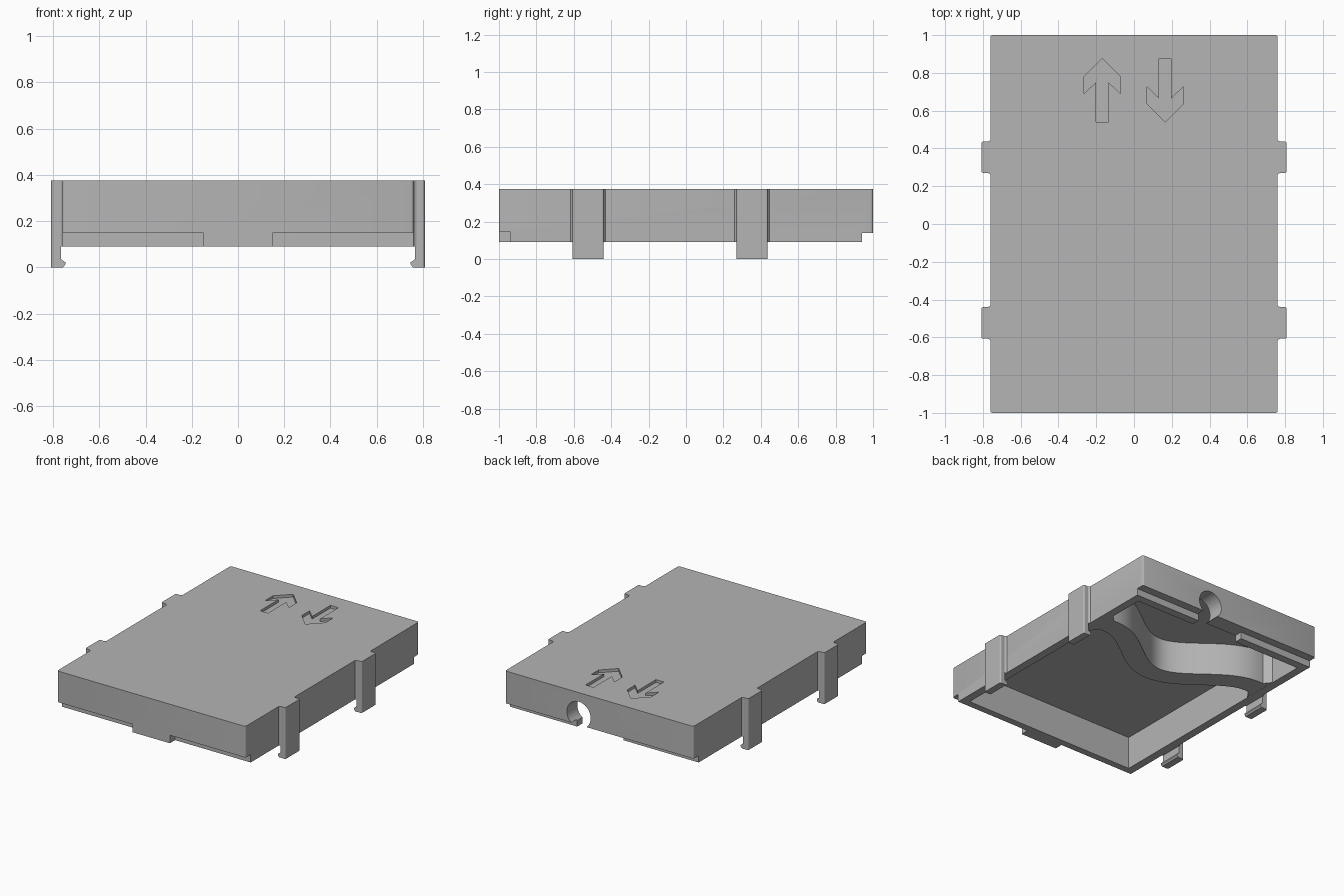
import bpy, bmesh, math
from mathutils import Vector

if "Cube" in bpy.data.objects:
    bpy.data.objects.remove(bpy.data.objects["Cube"])

grey = bpy.data.materials.new("plain grey")
grey.use_nodes = True
COLOUR = (0.46, 0.46, 0.46, 1)
grey.diffuse_color = COLOUR
grey.node_tree.nodes["Principled BSDF"].inputs["Base Color"].default_value = COLOUR

TOP, RIM, CEILING = 0.375, 0.09, 0.33


def prism(name, outline, low, high, axis="z", bevel=0.0):
    """Extrude a closed outline along an axis, optionally rounding the long edges."""
    def place(u, v, w):
        return Vector((u, v, w) if axis == "z" else (u, w, v))
    bm = bmesh.new()
    base = [bm.verts.new(place(u, v, low)) for u, v in outline]
    cap = [bm.verts.new(place(u, v, high)) for u, v in outline]
    n = len(outline)
    bm.faces.new(base)
    bm.faces.new(cap)
    sides = []
    for i in range(n):
        j = (i + 1) % n
        bm.faces.new((base[i], base[j], cap[j], cap[i]))
        sides.append(bm.edges.get((base[i], cap[i])))
    bmesh.ops.recalc_face_normals(bm, faces=bm.faces)
    if bevel:
        bmesh.ops.bevel(bm, geom=sides, offset=bevel, segments=3,
                        profile=0.5, affect="EDGES")
    mesh = bpy.data.meshes.new(name)
    bm.to_mesh(mesh)
    bm.free()
    obj = bpy.data.objects.new(name, mesh)
    bpy.context.collection.objects.link(obj)
    mesh.materials.append(grey)
    return obj


def box(name, x0, x1, y0, y1, z0, z1, bevel=0.0):
    return prism(name, [(x0, y0), (x1, y0), (x1, y1), (x0, y1)], z0, z1, bevel=bevel)


def cut(target, cutter):
    """Subtract the cutter, keep the evaluated mesh and discard the cutter."""
    cutter.hide_render = True
    mod = target.modifiers.new("cut", "BOOLEAN")
    mod.operation, mod.solver, mod.object = "DIFFERENCE", "EXACT", cutter
    bpy.context.view_layer.update()
    graph = bpy.context.evaluated_depsgraph_get()
    result = bpy.data.meshes.new_from_object(target.evaluated_get(graph))
    target.modifiers.remove(mod)
    target.data = result
    bpy.data.objects.remove(cutter)


# Hollow cover, open underneath
cover = box("cover_shell", -0.76, 0.76, -1, 1, RIM, TOP, bevel=0.012)
cut(cover, box("cavity", -0.70, 0.70, -0.89, 0.88, 0, CEILING))

# Front steps either side of a full-depth centre tab
for side in (-1, 1):
    x0, x1 = sorted((side * 0.15, side * 0.9))
    cut(cover, box("front_step", x0, x1, -1.1, -0.94, 0, 0.148))

# Back step and the centre gap that receives a tab
cut(cover, box("back_step", -0.9, 0.9, 0.94, 1.1, 0, 0.14))
cut(cover, box("back_gap", -0.155, 0.18, 0.8, 1.1, 0, 0.14))

# Round cable opening with an open bottom
angles = [math.radians(-55 + 290 * i / 30) for i in range(31)]
arch = [(0.165 + 0.096 * math.cos(a), 0.213 + 0.096 * math.sin(a)) for a in angles]
arch = [(arch[0][0], 0)] + arch + [(arch[-1][0], 0)]
cut(cover, prism("cable_opening", arch, 0.8, 1.1, axis="y"))

# Engraved arrows, one pointing back and one pointing forward
half = [(0, 0.168), (0.096, 0.072), (0.096, -0.018), (0.032, 0.044), (0.032, -0.168)]
arrow = half + [(-x, y) for x, y in reversed(half[1:])]
for centre, direction in ((-0.168, 1), (0.165, -1)):
    shape = [(centre + x, 0.708 + direction * y) for x, y in arrow]
    cut(cover, prism("arrow_cutter", shape, TOP - 0.02, TOP + 0.1))

# Curved cable guide inside, flaring into both side walls
SPAN, RISE, HALF_WIDTH = 0.62, 0.15, 0.075
back_edge = []
front_edge = []
for i in range(41):
    x = -0.66 + 1.32 * i / 40
    phase = math.pi * min(abs(x) / SPAN, 1)
    y = 0.195 + RISE * (1 - math.cos(phase))
    slope = math.copysign(RISE * math.pi / SPAN * math.sin(phase), x)
    normal = Vector((-slope, 1)).normalized() * HALF_WIDTH
    back_edge.append((x + normal.x, y + normal.y))
    front_edge.append((x - normal.x, y - normal.y))
flare = [(0.715, 0.33), (0.715, 0.64)]
outline = front_edge + flare + back_edge[::-1] + [(-x, y) for x, y in flare[::-1]]
guide = prism("cable_guide", outline, RIM + 0.001, CEILING + 0.01)

# Four snap clips with small inward hooks
hook = [(0.808, 0), (0.808, TOP), (0.755, TOP), (0.755, RIM), (0.766, RIM),
        (0.766, 0.036), (0.747, 0.022), (0.747, 0.012), (0.757, 0)]
for place, y0, y1 in (("back", 0.27, 0.437), ("front", -0.607, -0.44)):
    for name, side in (("left", 1), ("right", -1)):
        clip = prism(f"{place}_{name}_clip", [(side * x, z) for x, z in hook],
                     y0, y1, axis="y")
        # Soften the two outer upright edges
        bm = bmesh.new()
        bm.from_mesh(clip.data)
        uprights = [e for e in bm.edges if all(abs(v.co.x) > 0.8 for v in e.verts)
                    and abs(e.verts[0].co.z - e.verts[1].co.z) > 0.1]
        bmesh.ops.bevel(bm, geom=uprights, offset=0.01, segments=3,
                        profile=0.5, affect="EDGES")
        bm.to_mesh(clip.data)
        bm.free()
        # Fillet strips where the clip meets the side wall
        for y, out in ((y0, -1), (y1, 1)):
            fillet = [(side * 0.758, y), (side * 0.773, y),
                      (side * 0.765, y + out * 0.004), (side * 0.758, y + out * 0.012)]
            prism(f"{place}_{name}_clip_fillet", fillet, RIM, TOP)

# Smooth the curved walls while keeping crisp edges
for obj in (cover, guide):
    bpy.ops.object.select_all(action="DESELECT")
    obj.select_set(True)
    bpy.context.view_layer.objects.active = obj
    bpy.ops.object.shade_smooth_by_angle(angle=math.radians(30))
